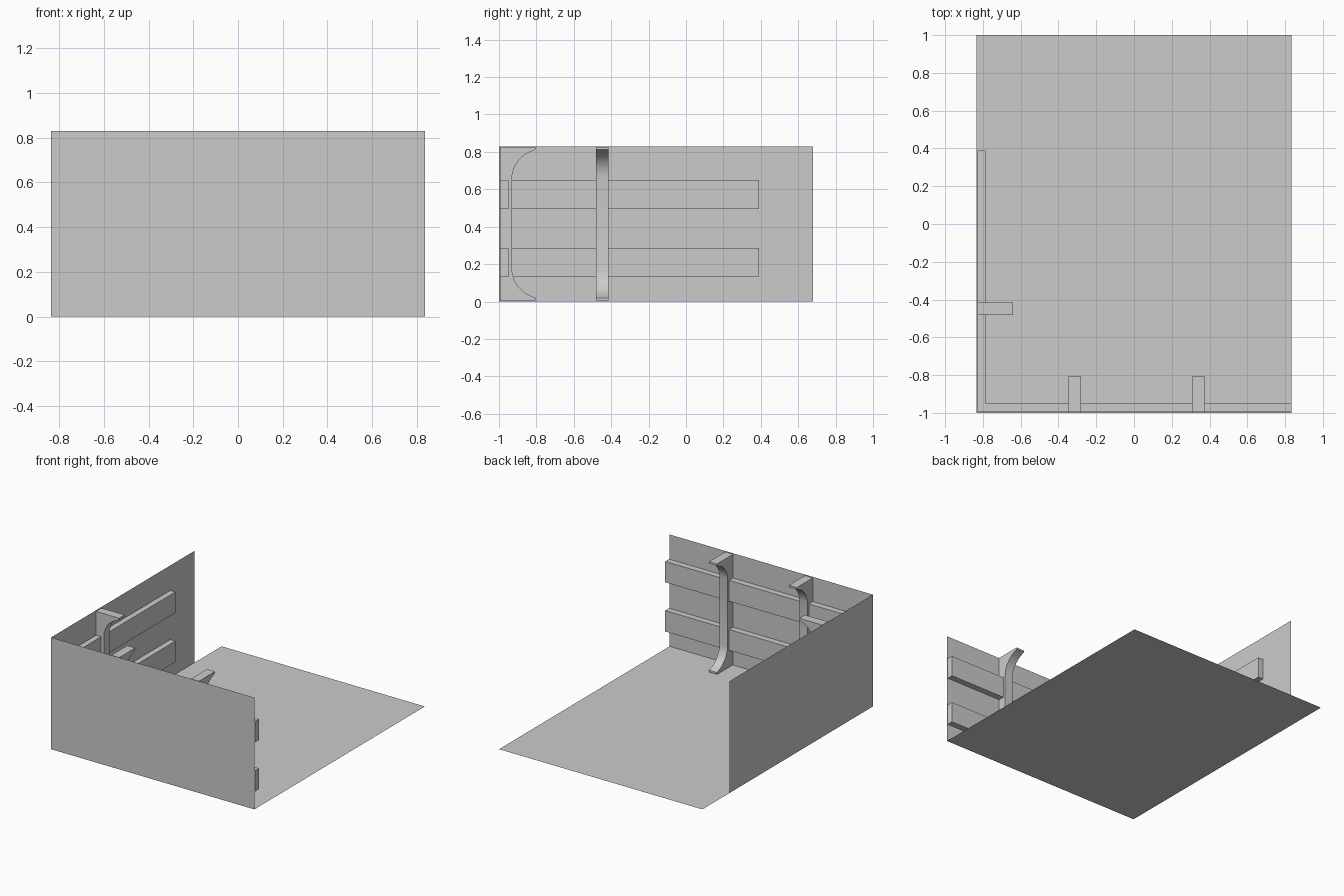
import bpy, bmesh, math
from mathutils import Matrix

if "Cube" in bpy.data.objects:
    bpy.data.objects.remove(bpy.data.objects["Cube"])

W, H = 0.835, 0.83          # half width, wall height
FRONT, INSET = -1.0, 0.006  # front wall plane, gap between wall and framing


def mesh_object(name, verts, faces):
    me = bpy.data.meshes.new(name)
    me.from_pydata(verts, [], faces)
    ob = bpy.data.objects.new(name, me)
    bpy.context.collection.objects.link(ob)
    return ob


def box(name, lo, hi):
    bm = bmesh.new()
    bmesh.ops.create_cube(bm, size=1)
    for v in bm.verts:
        v.co = [(a + b) / 2 + c * (b - a) for a, b, c in zip(lo, hi, v.co)]
    ob = mesh_object(name, [], [])
    bm.to_mesh(ob.data)
    bm.free()
    return ob


def post(name, matrix, width=0.065):
    # side profile (depth, height): flat back, flared curved ends
    tip, ctrl, stem = (0.189, 0.812), (0.078, 0.775), (0.064, 0.67)
    n = 10
    curve = [tuple((1 - t) ** 2 * a + 2 * t * (1 - t) * b + t * t * c
                   for a, b, c in zip(tip, ctrl, stem))
             for t in (i / n for i in range(n + 1))]
    top = [(0, 0.826), (0.189, 0.826)] + curve
    bottom = [(d, 0.832 - z) for d, z in reversed(top)]
    prof = top + bottom
    bm = bmesh.new()
    face = bm.faces.new([bm.verts.new((-width / 2, d, z)) for d, z in prof])
    ext = bmesh.ops.extrude_face_region(bm, geom=[face])
    bmesh.ops.translate(bm, vec=(width, 0, 0),
                        verts=[g for g in ext["geom"] if isinstance(g, bmesh.types.BMVert)])
    bmesh.ops.recalc_face_normals(bm, faces=bm.faces)
    ob = mesh_object(name, [], [])
    bm.to_mesh(ob.data)
    bm.free()
    ob.matrix_world = matrix
    bpy.ops.object.select_all(action='DESELECT')
    ob.select_set(True)
    bpy.context.view_layer.objects.active = ob
    bpy.ops.object.shade_smooth_by_angle(angle=math.radians(30))


# floor and wall sheets
quad = [(0, 1, 2, 3)]
mesh_object("floor", [(-W, -1, 0), (W, -1, 0), (W, 1, 0), (-W, 1, 0)], quad)
mesh_object("front_wall", [(-W, FRONT, 0), (W, FRONT, 0), (W, FRONT, H), (-W, FRONT, H)], quad)
mesh_object("left_wall", [(-W, 0.68, 0), (-W, -1, 0), (-W, -1, H), (-W, 0.68, H)], quad)

# horizontal rails
for label, z0 in (("lower", 0.13), ("upper", 0.495)):
    box(f"{label}_front_rail", (-W + INSET, FRONT + INSET, z0), (W, -0.948, z0 + 0.155))
    box(f"{label}_left_rail", (-W + INSET, -0.948, z0), (-0.787, 0.39, z0 + 0.155))

# flared posts
post("front_post_left", Matrix.Translation((-0.313, FRONT + INSET, 0)))
post("front_post_right", Matrix.Translation((0.342, FRONT + INSET, 0)))
post("side_post", Matrix.Translation((-W + INSET, -0.448, 0)) @ Matrix.Rotation(-math.pi / 2, 4, 'Z'))
